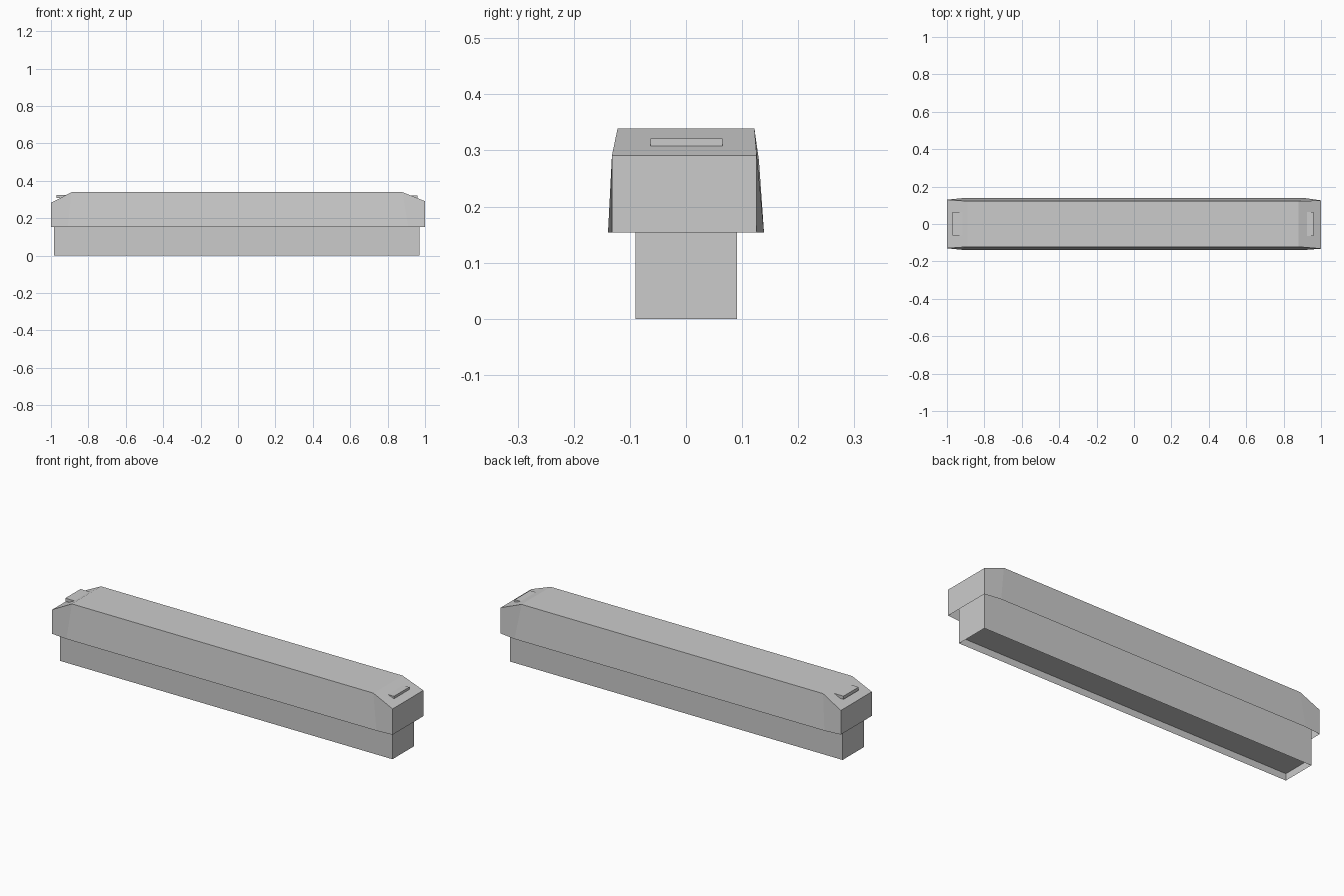
import bpy
import bmesh

cube = bpy.data.objects.get("Cube")
if cube:
    bpy.data.objects.remove(cube, do_unlink=True)

grey = bpy.data.materials.new("light_grey")
grey.use_nodes = True
colour = (0.6, 0.6, 0.6, 1)
grey.diffuse_color = colour
grey.node_tree.nodes["Principled BSDF"].inputs["Base Color"].default_value = colour


def finish(name, bm):
    bmesh.ops.recalc_face_normals(bm, faces=bm.faces)
    mesh = bpy.data.meshes.new(name)
    bm.to_mesh(mesh)
    bm.free()
    mesh.materials.append(grey)
    obj = bpy.data.objects.new(name, mesh)
    bpy.context.collection.objects.link(obj)
    return obj


def box(name, x, y, z):
    bm = bmesh.new()
    bmesh.ops.create_cube(bm, size=1)
    for v in bm.verts:
        v.co = [a + (b - a) * (c + 0.5) for (a, b), c in zip((x, y, z), v.co)]
    return finish(name, bm)


def tube(name, sections, close_top=True):
    """Join open cross-sections that run front to back, then close both ends."""
    bm = bmesh.new()
    rows = [[bm.verts.new(p) for p in s] for s in sections]
    for a, b in zip(rows, rows[1:]):
        for i in range(len(a) - 1):
            bm.faces.new((a[i], a[i + 1], b[i + 1], b[i]))
    bm.faces.new(rows[0])
    bm.faces.new(rows[-1])
    return finish(name, bm)


def section(x_low, x_high, front, back, front_top, back_top, top):
    return [(x_low, front, 0.154), (x_high, front_top, top),
            (x_high, back_top, top), (x_low, back, 0.154)]


# Cap shell, open underneath, with sloped and narrowed ends
tube("cap", [
    section(-1, -1, -0.13, 0.13, -0.13, 0.13, 0.282),
    section(-0.91, -0.89, -0.139, 0.139, -0.122, 0.122, 0.339),
    section(0.91, 0.88, -0.139, 0.139, -0.122, 0.122, 0.339),
    section(1, 1, -0.132, 0.126, -0.132, 0.126, 0.291),
])

# Narrow base reaching up into the cap, with a shallow recess underneath
base = box("base", (-0.983, 0.97), (-0.09, 0.091), (0, 0.25))
bm = bmesh.new()
bm.from_mesh(base.data)
bm.faces.ensure_lookup_table()
bottom = min(bm.faces, key=lambda f: f.calc_center_median().z)
bmesh.ops.inset_region(bm, faces=[bottom], thickness=0.002)
for v in bottom.verts:
    v.co.z += 0.035
bm.to_mesh(base.data)
bm.free()

# Latch tabs poking out of the end slopes
box("right_tab", (-0.97, -0.9), (-0.062, 0.065), (0.308, 0.325))
box("left_tab", (0.9, 0.96), (-0.063, 0.065), (0.308, 0.321))
